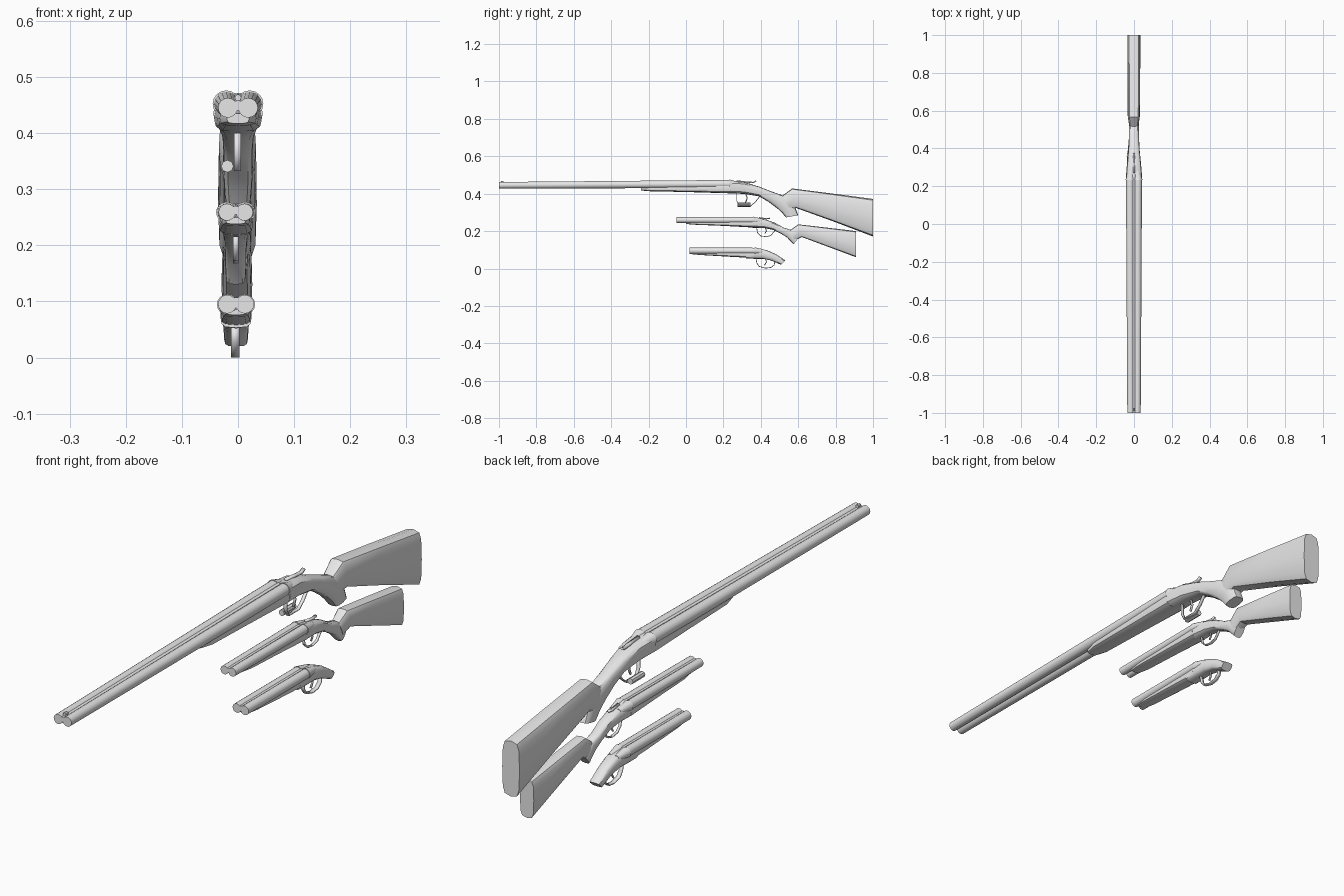
import bpy, bmesh, math
from mathutils import Vector

gray = bpy.data.materials.new("plain gray")
gray.diffuse_color = (0.8, 0.8, 0.8, 1)


def finish(name, bm, angle=40):
    bmesh.ops.recalc_face_normals(bm, faces=bm.faces)
    me = bpy.data.meshes.new(name)
    bm.to_mesh(me)
    bm.free()
    ob = bpy.data.objects.new(name, me)
    bpy.context.collection.objects.link(ob)
    me.materials.append(gray)
    bpy.ops.object.select_all(action='DESELECT')
    ob.select_set(True)
    bpy.context.view_layer.objects.active = ob
    bpy.ops.object.shade_smooth_by_angle(angle=math.radians(angle))
    return ob


def loft(name, cx, stations, n=12, p=0.6):
    """Stations: top (y, z), bottom (y, z), half width; rounded sections."""
    bm = bmesh.new()
    rings = []
    for yt, zt, yb, zb, w in stations:
        mid = Vector((cx, (yt + yb) / 2, (zt + zb) / 2))
        up = Vector((0, (yt - yb) / 2, (zt - zb) / 2))
        ring = []
        for i in range(n):
            a = 2 * math.pi * i / n
            c, s = math.cos(a), math.sin(a)
            c = math.copysign(abs(c) ** p, c)
            s = math.copysign(abs(s) ** p, s)
            ring.append(bm.verts.new(mid + up * s + Vector((w * c, 0, 0))))
        rings.append(ring)
    for r, q in zip(rings, rings[1:]):
        for i in range(n):
            j = (i + 1) % n
            bm.faces.new((r[i], r[j], q[j], q[i]))
    bm.faces.new(rings[0])
    bm.faces.new(rings[-1])
    return finish(name, bm)


def tube(name, a, b, ra, rb, n=16):
    """Tapered cylinder from a to b, running along y."""
    bm = bmesh.new()
    rings = [[bm.verts.new((c[0] + r * math.cos(2 * math.pi * i / n), c[1],
                            c[2] + r * math.sin(2 * math.pi * i / n))) for i in range(n)]
             for c, r in ((a, ra), (b, rb))]
    for i in range(n):
        j = (i + 1) % n
        bm.faces.new((rings[0][i], rings[0][j], rings[1][j], rings[1][i]))
    bm.faces.new(rings[0])
    bm.faces.new(rings[1])
    return finish(name, bm)


def ribbon(name, cx, pts, width, thick=0.004):
    """Bent metal strip following (y, z) points."""
    bm = bmesh.new()
    rows = [[bm.verts.new((cx + s * width / 2, y, z)) for s in (-1, 1)] for y, z in pts]
    for r, q in zip(rows, rows[1:]):
        bm.faces.new((r[0], r[1], q[1], q[0]))
    ob = finish(name, bm)
    mod = ob.modifiers.new("thickness", 'SOLIDIFY')
    mod.thickness = thick
    mod.offset = 0
    return ob


def barrels(tag, cx, y0, y1, z0, z1, r0, r1, x0, x1, rib):
    for side, s in (("left", -1), ("right", 1)):
        tube(f"{tag}_{side}_barrel", (cx + s * x0, y0, z0), (cx + s * x1, y1, z1), r0, r1)
        # rounded hump of the action behind each barrel
        tube(f"{tag}_{side}_fence", (cx + s * x1, y1 - 0.003, z1), (cx + s * x1 * 0.8, y1 + 0.05, z1 - 0.004),
             r1 * 1.12, r1 * 0.65)
    # sighting rib between the barrels
    loft(f"{tag}_rib", cx, [(y0, z0 + r0 * 0.75, y0, z0 - r0 * 0.3, rib),
                            (y1, z1 + r1 * 0.85, y1, z1 - r1 * 0.3, rib)], 8, 0.4)


# ---- long gun ----
barrels("long", 0, -1, 0.235, 0.445, 0.452, 0.0175, 0.0215, 0.018, 0.021, 0.007)
loft("long_forend", 0, [(-.24, .435, -.24, .417, .02), (-.19, .44, -.19, .413, .033),
                        (0, .445, 0, .409, .037), (.235, .455, .235, .402, .042)])
loft("long_receiver", 0, [(.235, .468, .235, .402, .044), (.31, .463, .31, .399, .038),
                          (.39, .438, .39, .386, .030), (.46, .411, .44, .357, .027),
                          (.525, .388, .49, .320, .027), (.575, .350, .515, .296, .026),
                          (.600, .285, .535, .273, .023)])
loft("long_stock", -.001, [(.517, .391, .54, .31, .026), (.567, .428, .59, .323, .033),
                           (.78, .401, .79, .251, .034), (1, .372, 1, .171, .0345)], 12, 0.5)
ribbon("long_trigger_guard", -.001, [(.272, .40), (.272, .36), (.285, .334), (.345, .334),
                                     (.37, .355), (.395, .386)], .012)
ribbon("long_trigger", -.001, [(.32, .40), (.327, .375), (.318, .352)], .007, .006)
tube("long_guard_pin", (-.019, .275, .341), (-.019, .345, .341), .011, .011, 8)
ribbon("long_top_lever", 0, [(.27, .468), (.33, .462), (.36, .46), (.375, .468)], .012, .007)
tube("long_front_bead", (0, -.99, .463), (0, -.975, .463), .006, .006, 8)

# ---- short gun with stock ----
C = -.004
barrels("short", C, -.05, .36, .259, .259, .0152, .0165, .0155, .0165, .005)
loft("short_forend", C, [(0, .25, 0, .238, .018), (.05, .252, .05, .234, .025),
                         (.2, .255, .2, .228, .028), (.36, .26, .36, .219, .031)])
loft("short_receiver", C, [(.355, .274, .355, .218, .031), (.42, .263, .42, .216, .026),
                           (.475, .245, .465, .207, .022), (.525, .217, .505, .188, .020),
                           (.570, .205, .54, .166, .020), (.605, .168, .575, .130, .018)])
loft("short_stock", -.002, [(.555, .204, .58, .15, .019), (.60, .236, .62, .168, .025),
                            (.75, .219, .76, .116, .0265), (.91, .20, .91, .06, .0275)], 12, 0.5)
ribbon("short_trigger_guard", C, [(.378, .216), (.382, .192), (.40, .174), (.43, .170),
                                  (.455, .177), (.475, .203)], .009)
ribbon("short_trigger", C, [(.425, .215), (.43, .20), (.422, .187)], .005, .005)
ribbon("short_top_lever", C, [(.39, .272), (.43, .266), (.45, .269)], .009, .006)

# ---- sawn pistol-grip gun ----
C = -.0035
barrels("sawn", C, .02, .37, .095, .0945, .0165, .0165, .0155, .0155, .005)
loft("sawn_forend", C, [(.035, .086, .035, .076, .018), (.08, .09, .08, .072, .024),
                        (.25, .092, .25, .062, .027), (.36, .094, .36, .056, .028)])
loft("sawn_receiver", C, [(.32, .092, .32, .053, .028), (.37, .106, .37, .052, .028),
                          (.43, .099, .41, .052, .026), (.48, .077, .455, .043, .023),
                          (.532, .043, .508, .02, .021)])
ribbon("sawn_trigger_guard", -.005, [(.375, .054), (.378, .03), (.392, .011), (.425, .002),
                                     (.455, .006), (.472, .02), (.475, .04)], .015)
ribbon("sawn_trigger", -.004, [(.425, .052), (.43, .035), (.42, .018)], .006, .005)
